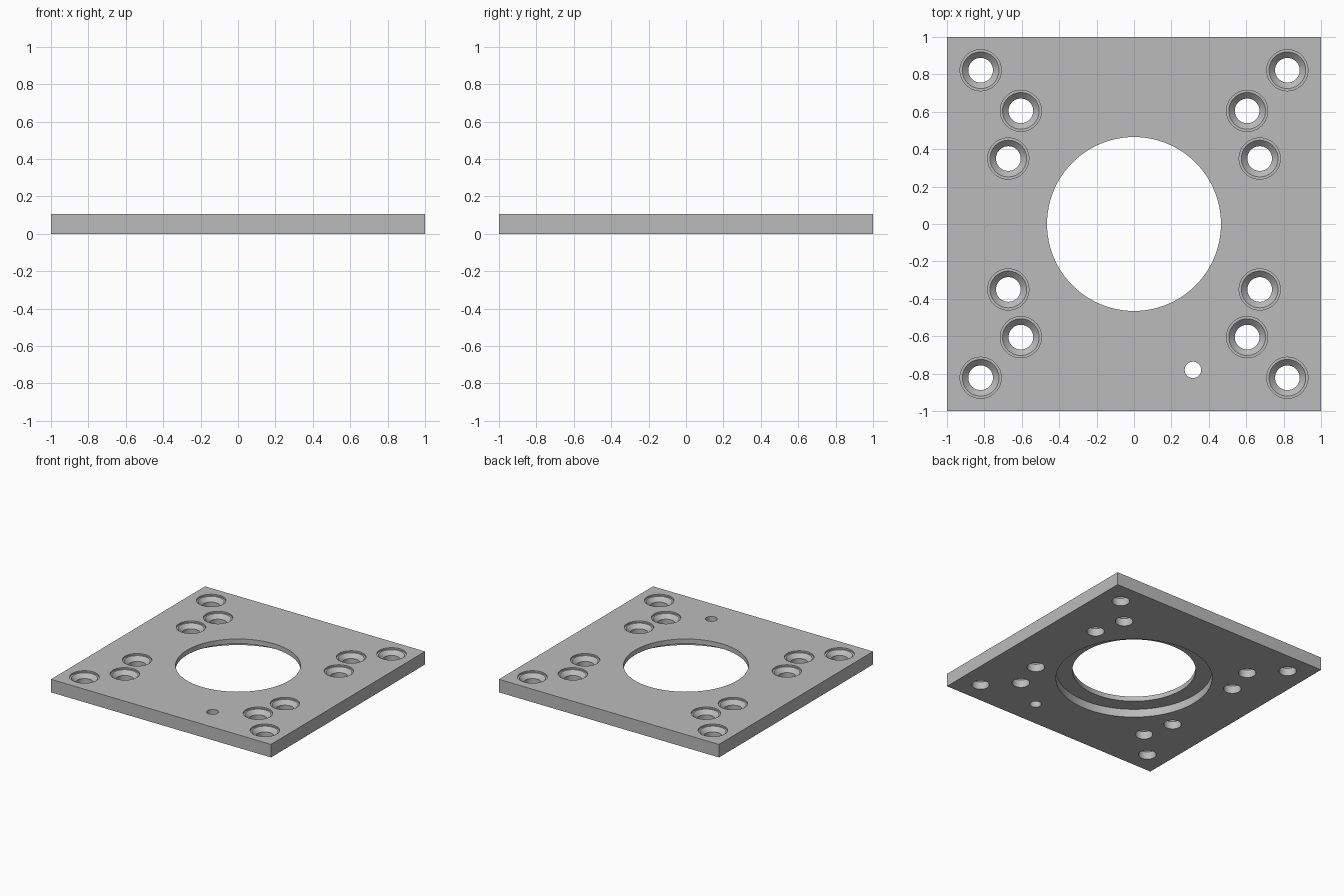
import bpy
import bmesh
from math import cos, sin, pi, radians

THICK = 0.107
OVER = 0.05  # cutter overshoot past both faces

if "Cube" in bpy.data.objects:
    bpy.data.objects.remove(bpy.data.objects["Cube"], do_unlink=True)

# Plain grey metal
metal = bpy.data.materials.new("grey_metal")
metal.use_nodes = True
grey = (0.5, 0.5, 0.5, 1.0)
metal.diffuse_color = grey
metal.node_tree.nodes["Principled BSDF"].inputs["Base Color"].default_value = grey


def make_object(name, bm):
    bmesh.ops.recalc_face_normals(bm, faces=bm.faces)
    mesh = bpy.data.meshes.new(name)
    bm.to_mesh(mesh)
    bm.free()
    mesh.materials.append(metal)
    obj = bpy.data.objects.new(name, mesh)
    bpy.context.collection.objects.link(obj)
    return obj


def add_turned_body(bm, x, y, profile, sides):
    """Closed solid of revolution from (radius, z) pairs, bottom to top."""
    rings = []
    for r, z in profile:
        rings.append([bm.verts.new((x + r * cos(2 * pi * i / sides),
                                    y + r * sin(2 * pi * i / sides), z))
                      for i in range(sides)])
    for low, high in zip(rings, rings[1:]):
        for i in range(sides):
            j = (i + 1) % sides
            bm.faces.new((low[i], low[j], high[j], high[i]))
    bm.faces.new(rings[0][::-1])
    bm.faces.new(rings[-1])


# Square plate
bm = bmesh.new()
bmesh.ops.create_cube(bm, size=1)
bmesh.ops.scale(bm, vec=(2, 2, THICK), verts=bm.verts)
bmesh.ops.translate(bm, vec=(0, 0, THICK / 2), verts=bm.verts)
plate = make_object("mounting_plate", bm)

bm = bmesh.new()

# Central opening with a wider recess underneath
recess = 0.067
add_turned_body(bm, 0, 0, [(0.588, -OVER), (0.588, recess),
                           (0.465, recess), (0.465, THICK + OVER)], 96)

# Countersunk screw holes, mirrored into all four corners
ledge = THICK - 0.012
screw = [(0.066, -OVER), (0.066, ledge - 0.032), (0.098, ledge),
         (0.11, ledge), (0.11, THICK + OVER)]
for x, y in ((0.82, 0.822), (0.605, 0.605), (0.672, 0.35)):
    for sx in (-1, 1):
        for sy in (-1, 1):
            add_turned_body(bm, sx * x, sy * y, screw, 48)

# Small locating hole
add_turned_body(bm, 0.315, -0.78, [(0.044, -OVER), (0.044, THICK + OVER)], 32)
cutter = make_object("hole_cutter", bm)
cutter.hide_render = True

# Cut the holes and discard the cutter
cut = plate.modifiers.new("holes", "BOOLEAN")
cut.operation = "DIFFERENCE"
cut.solver = "EXACT"
cut.object = cutter
bpy.ops.object.select_all(action="DESELECT")
bpy.context.view_layer.objects.active = plate
plate.select_set(True)
bpy.ops.object.modifier_apply(modifier=cut.name)
bpy.data.objects.remove(cutter, do_unlink=True)
bpy.ops.object.shade_smooth_by_angle(angle=radians(30))
